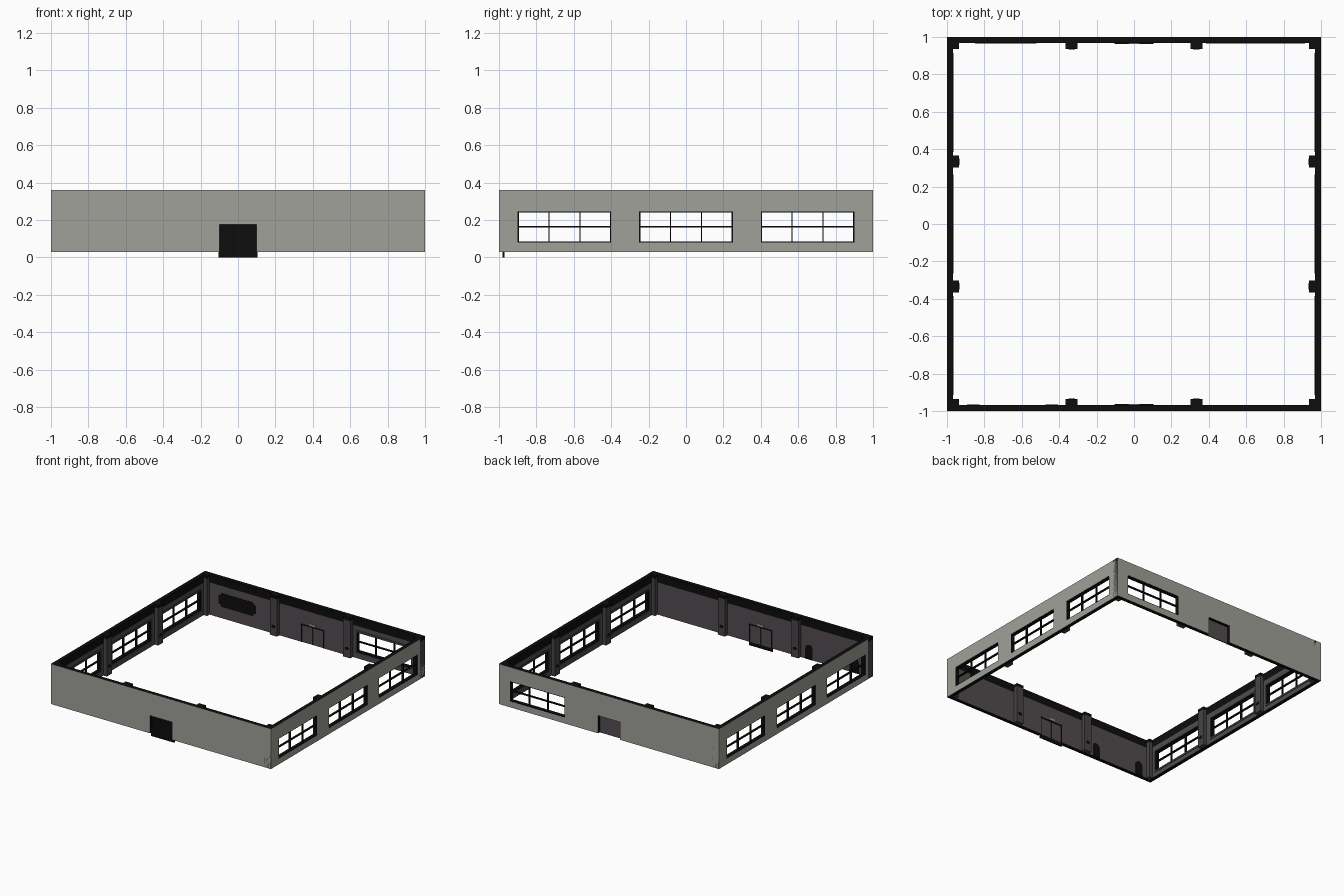
import bpy, bmesh, math

if "Cube" in bpy.data.objects:
    bpy.data.objects.remove(bpy.data.objects["Cube"])

def mat(name, r, g, b):
    m = bpy.data.materials.new(name)
    m.diffuse_color = (r, g, b, 1)
    m.use_nodes = True
    m.node_tree.nodes["Principled BSDF"].inputs["Base Color"].default_value = m.diffuse_color
    return m

GREY = mat("outer_grey", 0.35, 0.355, 0.315)
BROWN = mat("inner_brown", 0.085, 0.072, 0.08)
POST = mat("pillar_grey", 0.062, 0.058, 0.062)
BLACK = mat("black", 0.004, 0.004, 0.004)
PALE = mat("sign_grey", 0.3, 0.3, 0.3)
MATS = [GREY, BROWN, POST, BLACK, PALE]
T, Z0, Z1, BAND = 0.032, 0.03, 0.36, 0.295

def place(side, u, d, z):
    # u runs along the wall, d is depth inward; sides: 0 front, 1 right, 2 back, 3 left
    x, y = u, -1 + d
    for _ in range(side):
        x, y = -y, x
    return (x, y, z)

def make(name, bm):
    bmesh.ops.remove_doubles(bm, verts=bm.verts, dist=1e-5)
    me = bpy.data.meshes.new(name)
    bm.to_mesh(me)
    bm.free()
    for m in MATS:
        me.materials.append(m)
    ob = bpy.data.objects.new(name, me)
    bpy.context.collection.objects.link(ob)
    return ob

def quad(bm, side, pts, m):
    f = bm.faces.new([bm.verts.new(place(side, *p)) for p in pts])
    f.material_index = MATS.index(m)

def add_box(bm, side, u0, u1, d0, d1, z0, z1, m, outer=None, top=None):
    c = lambda i, j, k: ((u0, u1)[i], (d0, d1)[j], (z0, z1)[k])
    quad(bm, side, [c(0,0,0), c(1,0,0), c(1,0,1), c(0,0,1)], outer or m)
    quad(bm, side, [c(1,1,0), c(0,1,0), c(0,1,1), c(1,1,1)], m)
    quad(bm, side, [c(0,1,0), c(0,0,0), c(0,0,1), c(0,1,1)], m)
    quad(bm, side, [c(1,0,0), c(1,1,0), c(1,1,1), c(1,0,1)], m)
    quad(bm, side, [c(0,0,1), c(1,0,1), c(1,1,1), c(0,1,1)], top or m)
    quad(bm, side, [c(0,1,0), c(1,1,0), c(1,0,0), c(0,0,0)], m)

def box(name, *args, **kw):
    bm = bmesh.new()
    add_box(bm, *args, **kw)
    return make(name, bm)

def plate(name, side, pts, d0, d1, m):
    # flat outline in (u, z) given thickness
    bm = bmesh.new()
    quad(bm, side, [(u, d0, z) for u, z in pts], m)
    quad(bm, side, [(u, d1, z) for u, z in reversed(pts)], m)
    for (a, b), (c, d) in zip(pts, pts[1:] + pts[:1]):
        quad(bm, side, [(a, d0, b), (a, d1, b), (c, d1, d), (c, d0, d)], m)
    bmesh.ops.remove_doubles(bm, verts=bm.verts, dist=1e-5)
    bmesh.ops.recalc_face_normals(bm, faces=bm.faces)
    make(name, bm)

def wall(name, side, holes):
    # grid of cells with openings left out
    us = sorted({-1, 1, *[h[0] for h in holes], *[h[1] for h in holes]})
    zs = sorted({Z0, BAND, Z1, *[h[2] for h in holes], *[h[3] for h in holes]})
    def solid(i, k):
        if not (0 <= i < len(us) - 1 and 0 <= k < len(zs) - 1):
            return False
        u, z = (us[i] + us[i+1]) / 2, (zs[k] + zs[k+1]) / 2
        return not any(a < u < b and c < z < d for a, b, c, d in holes)
    cl = lambda u: max(-1 + T, min(1 - T, u))
    bm = bmesh.new()
    for i in range(len(us) - 1):
        for k in range(len(zs) - 1):
            if not solid(i, k):
                continue
            a, b, c, d = us[i], us[i+1], zs[k], zs[k+1]
            A, B = cl(a), cl(b)
            quad(bm, side, [(a,0,c), (b,0,c), (b,0,d), (a,0,d)], GREY)
            quad(bm, side, [(B,T,c), (A,T,c), (A,T,d), (B,T,d)], BROWN if d <= BAND + 1e-6 else BLACK)
            if not solid(i, k + 1):
                quad(bm, side, [(a,0,d), (b,0,d), (B,T,d), (A,T,d)], BLACK)
            if not solid(i, k - 1):
                quad(bm, side, [(A,T,c), (B,T,c), (b,0,c), (a,0,c)], BLACK)
            if a > -1 and not solid(i - 1, k):
                quad(bm, side, [(a,T,c), (a,0,c), (a,0,d), (a,T,d)], BLACK)
            if b < 1 and not solid(i + 1, k):
                quad(bm, side, [(b,0,c), (b,T,c), (b,T,d), (b,0,d)], BLACK)
    make(name, bm)

def window(name, side, a, b, c, d):
    # frame, glazing bars and inside trim
    bm = bmesh.new()
    w = 0.006
    for u in (a, b - w):
        add_box(bm, side, u, u + w, 0.002, 0.03, c, d, BLACK)
    for z in (c, d - w):
        add_box(bm, side, a, b, 0.002, 0.03, z, z + w, BLACK)
    for i in (1, 2):
        u = a + (b - a) * i / 3
        add_box(bm, side, u - 0.003, u + 0.003, 0.008, 0.024, c, d, BLACK)
    zm = (c + d) / 2
    add_box(bm, side, a, b, 0.008, 0.024, zm - 0.004, zm + 0.004, BLACK)
    t = 0.014
    for u in (a - t, b):
        add_box(bm, side, u, u + t, T, T + 0.004, c - t, d + t, POST)
    for z in (c - t, d):
        add_box(bm, side, a, b, T, T + 0.004, z, z + t, POST)
    make(name, bm)

# walls with window and door openings
WZ = (0.08, 0.245)
three = [(-0.9, -0.4, *WZ), (-0.25, 0.25, *WZ), (0.4, 0.9, *WZ)]
door = (-0.1, 0.1, Z0, 0.175)
sides = ["front", "right", "back", "left"]
windows = [[], three, three[:1], three]
for s, n in enumerate(sides):
    wall(n + "_wall", s, windows[s] + ([door] if s in (0, 2) else []))
    for i, h in enumerate(windows[s]):
        window(f"{n}_window_{i+1}", s, *h)
    # pillars, with a corner pillar at the start of each wall
    for i, u in enumerate((-0.968, -1/3, 1/3)):
        h = 0.0325
        box(f"{n}_pillar_{i}", s, u - h + 0.0005, u + h, 0.005 if i else 0.0005, 0.064, Z0 + 0.0005, 0.335, POST)
        box(f"{n}_pillar_cap_{i}", s, u - h + 0.0005, u + h, 0.005 if i else 0.0005, 0.064, 0.335, Z1 + 0.0005, BLACK)
        if i:
            pts = [(u + 0.017 * math.cos(t * math.pi / 4), 0.105 + 0.012 * math.sin(t * math.pi / 4)) for t in range(8)]
            plate(f"{n}_pillar_lamp_{i}", s, pts, 0.063, 0.068, BLACK)

# double doors with lintel, seam and sign
for s in (0, 2):
    n = sides[s]
    box(n + "_door", s, -0.1, 0.1, 0.022, 0.03, Z0, 0.175, BROWN, outer=BLACK if s == 0 else BROWN)
    box(n + "_door_seam", s, -0.002, 0.002, 0.029, 0.033, Z0, 0.175, BLACK)
    for i, u in enumerate((-0.102, 0.098)):
        box(f"{n}_door_jamb_{i}", s, u, u + 0.004, 0.018, 0.034, Z0, 0.175, BLACK)
    box(n + "_door_lintel", s, -0.104, 0.104, 0.018, 0.038, 0.172, 0.178, BLACK)
    box(n + "_door_sign", s, -0.03, 0.03, T, 0.037, 0.182, 0.2, PALE)
box("front_door_sill", 0, -0.105, 0.105, 0.02, 0.029, 0, Z0, BLACK)

# arched floor niches inside the front wall
for i, u in enumerate((-0.44, -0.86)):
    pts = [(u - 0.033, Z0), (u + 0.033, Z0)]
    pts += [(u + 0.033 * math.cos(t * math.pi / 8), 0.115 + 0.033 * math.sin(t * math.pi / 8)) for t in range(9)]
    plate(f"arched_niche_{i+1}", 0, pts, T, T + 0.003, BLACK)

# wall board with notched corners inside the back wall
pts = []
for q, (su, sz) in enumerate(((1, 1), (-1, 1), (-1, -1), (1, -1))):
    cu, cz = 0.685 + su * 0.165, 0.18 + sz * 0.055
    for t in range(5):
        a = (1.5 + q * 0.5 - t / 8) * math.pi
        pts.append((cu + 0.022 * math.cos(a), cz + 0.022 * math.sin(a)))
plate("wall_board", 2, pts, T, T + 0.004, BLACK)
